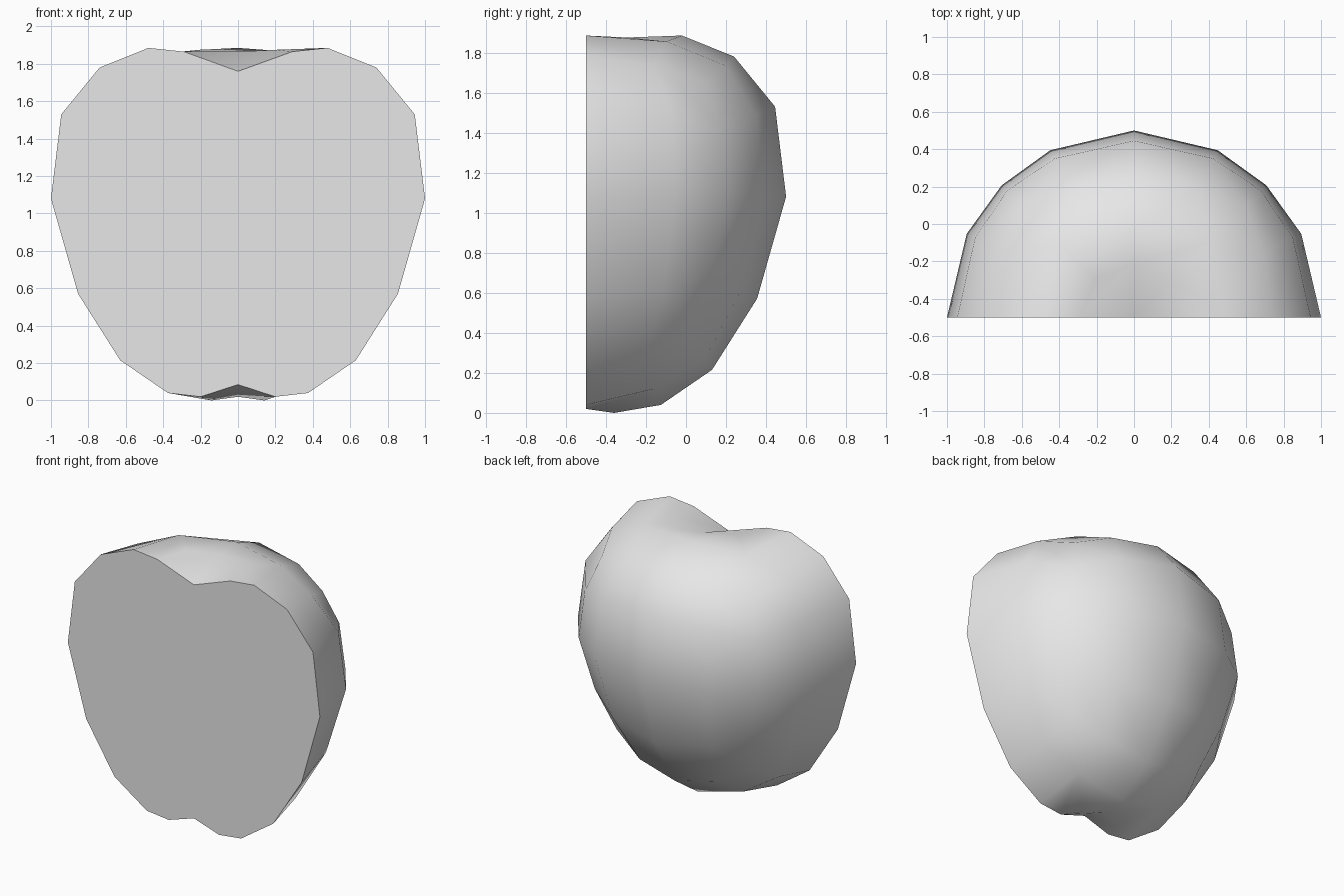
import bpy
import bmesh
import math

cube = bpy.data.objects.get("Cube")
if cube:
    bpy.data.objects.remove(cube, do_unlink=True)

# Silhouette: angle from the top pole in degrees, radius, height
PROFILE = [
    (0, 0, 1.76), (14, 0.29, 1.865), (26.6, 0.48, 1.885), (35.3, 0.57, 1.855),
    (45, 0.74, 1.78), (63.4, 0.945, 1.53), (90, 1, 1.08), (116.6, 0.855, 0.57),
    (135, 0.63, 0.215), (153.4, 0.375, 0.04), (166, 0.2, 0.02), (180, 0, 0.085),
]


def sample(angle):
    for (a0, r0, z0), (a1, r1, z1) in zip(PROFILE, PROFILE[1:]):
        if angle <= a1:
            t = (angle - a0) / (a1 - a0)
            return r0 + (r1 - r0) * t, z0 + (z1 - z0) * t
    return PROFILE[-1][1:]


# Gridded cube with an extra ring around each pole for the dimples
bm = bmesh.new()
bmesh.ops.create_cube(bm, size=2)
bmesh.ops.subdivide_edges(bm, edges=bm.edges[:], cuts=3, use_grid_fill=True)
for side in (1, -1):
    centre = [f for f in bm.faces if f.normal.z * side > 0.9
              and max(abs(f.calc_center_median().x), abs(f.calc_center_median().y)) < 0.5]
    bmesh.ops.inset_region(bm, faces=centre, thickness=0.25, use_even_offset=True)

# Keep the back half
bmesh.ops.delete(bm, geom=[v for v in bm.verts if v.co.y < -0.01], context='VERTS')

# Wrap the grid onto the fruit profile
for v in bm.verts:
    x, y, z = v.co
    flat = math.hypot(x, y)
    angle = math.degrees(math.atan2(flat, z))
    turn = math.atan2(y, x)
    dimple = 0.01 < flat < 0.4 and abs(z) > 0.9
    if dimple:
        angle = 14 if z > 0 else 166
    r, height = sample(angle)
    if dimple:
        height += (0.01 if z > 0 else -0.02) * abs(math.sin(2 * turn))
    v.co = (r * math.cos(turn), r * math.sin(turn) - 0.5, height)

for f in bm.faces:
    f.smooth = True

# Flat cut face with a crisp rim
rim = [e for e in bm.edges if e.is_boundary]
cap = bmesh.ops.edgeloop_fill(bm, edges=rim)["faces"]
for f in cap:
    f.smooth = False
for e in rim:
    e.smooth = False
bmesh.ops.recalc_face_normals(bm, faces=bm.faces[:])

mesh = bpy.data.meshes.new("half_fruit")
bm.to_mesh(mesh)
bm.free()
fruit = bpy.data.objects.new("half_fruit", mesh)
bpy.context.collection.objects.link(fruit)

# Plain grey
grey = bpy.data.materials.new("light grey")
grey.use_nodes = True
colour = (0.8, 0.8, 0.8, 1)
grey.diffuse_color = colour
grey.node_tree.nodes["Principled BSDF"].inputs["Base Color"].default_value = colour
mesh.materials.append(grey)
